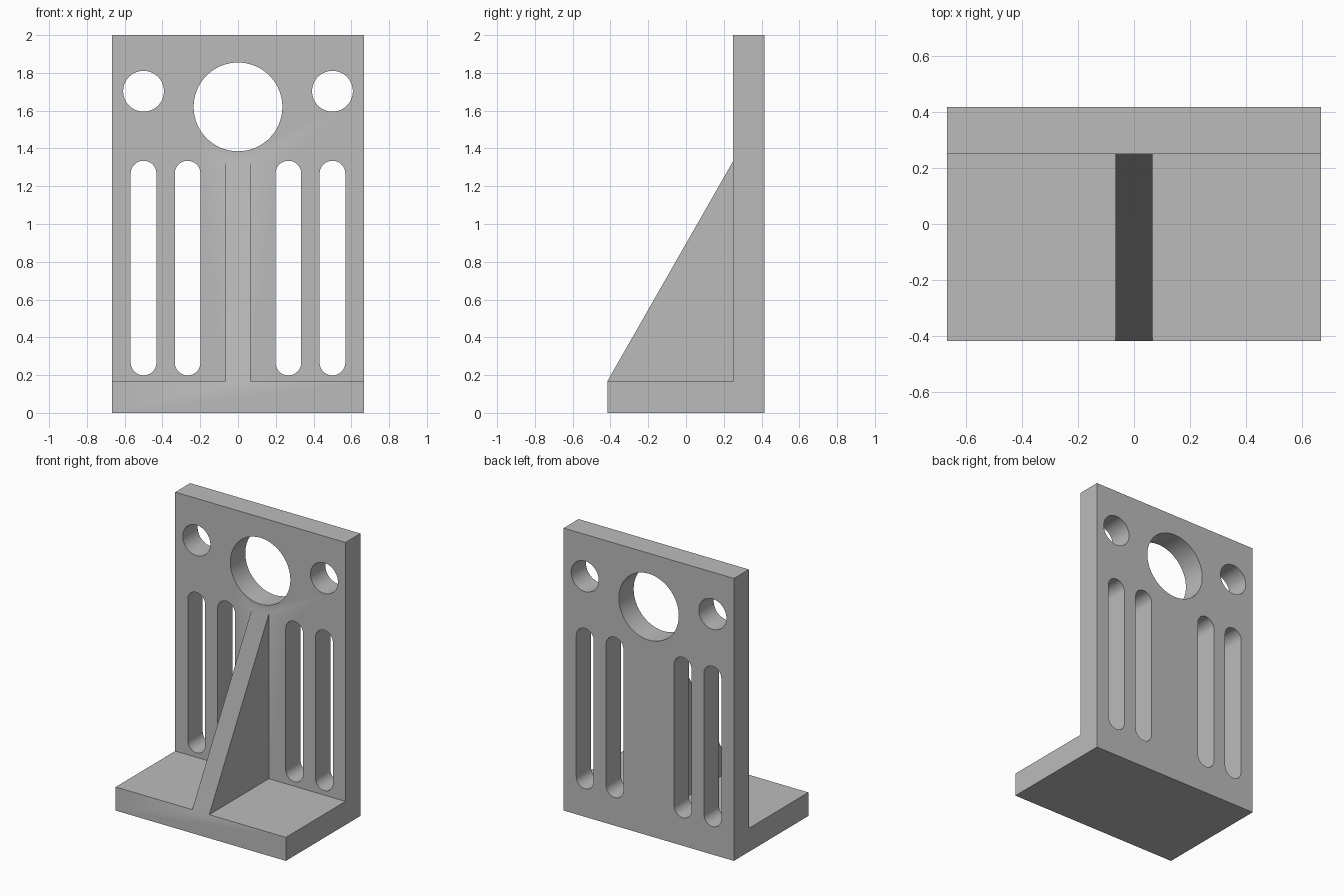
import bpy, bmesh, math

if "Cube" in bpy.data.objects:
    bpy.data.objects.remove(bpy.data.objects["Cube"])

W, D, H, T = 0.6667, 0.4167, 2.0, 0.1667   # half width, half depth, height, thickness
PLATE_Y = D - T                            # front face of the upright plate

grey = bpy.data.materials.new("grey metal")
grey.diffuse_color = (0.5, 0.5, 0.5, 1)
grey.use_nodes = True
grey.node_tree.nodes["Principled BSDF"].inputs["Base Color"].default_value = grey.diffuse_color


def extrude(name, points, vec):
    """Closed polygon of 3D points swept along vec into a solid."""
    bm = bmesh.new()
    face = bm.faces.new([bm.verts.new(p) for p in points])
    res = bmesh.ops.extrude_face_region(bm, geom=[face])
    verts = [g for g in res["geom"] if isinstance(g, bmesh.types.BMVert)]
    bmesh.ops.translate(bm, vec=vec, verts=verts)
    bmesh.ops.recalc_face_normals(bm, faces=bm.faces)
    mesh = bpy.data.meshes.new(name)
    bm.to_mesh(mesh)
    bm.free()
    obj = bpy.data.objects.new(name, mesh)
    bpy.context.collection.objects.link(obj)
    mesh.materials.append(grey)
    return obj


def side_profile(name, half_width, yz):
    return extrude(name, [(-half_width, y, z) for y, z in yz], (2 * half_width, 0, 0))


def slot(name, x, z0, z1, r, n=32):
    """Round-ended cutter through the plate; z0 == z1 gives a round hole."""
    pts = []
    for zc, start in ((z1, 0), (z0, math.pi)):
        steps = n if z0 == z1 else n + 1
        for i in range(steps):
            a = start + math.pi * i / n
            pts.append((x + r * math.cos(a), PLATE_Y - 0.05, zc + r * math.sin(a)))
    return extrude(name, pts, (0, T + 0.1, 0))


def boolean(target, tool, operation):
    mod = target.modifiers.new(operation.lower(), "BOOLEAN")
    mod.operation, mod.solver, mod.object = operation, "EXACT", tool
    bpy.context.view_layer.objects.active = target
    bpy.ops.object.modifier_apply(modifier=mod.name)
    bpy.data.objects.remove(tool)


# L-shaped body: base and upright plate
bracket = side_profile("angle_bracket", W, [
    (-D, 0), (D, 0), (D, H), (PLATE_Y, H), (PLATE_Y, T), (-D, T)])

# Triangular stiffening rib, sunk into base and plate
rib = side_profile("rib", 0.0667, [
    (-D, T), (-0.3, 0.1), (0.3, 0.1), (0.3, 1.3333), (PLATE_Y, 1.3333)])
boolean(bracket, rib, "UNION")

# Large bore, two small holes, four vertical slots
boolean(bracket, slot("bore", 0, 1.62, 1.62, 0.235), "DIFFERENCE")
for side in (-1, 1):
    boolean(bracket, slot("bolt_hole", 0.5 * side, 1.703, 1.703, 0.108), "DIFFERENCE")
    for x in (0.2667, 0.5):
        boolean(bracket, slot("slot", x * side, 0.2667, 1.2667, 0.068), "DIFFERENCE")

bracket.select_set(True)
bpy.ops.object.shade_smooth_by_angle()
